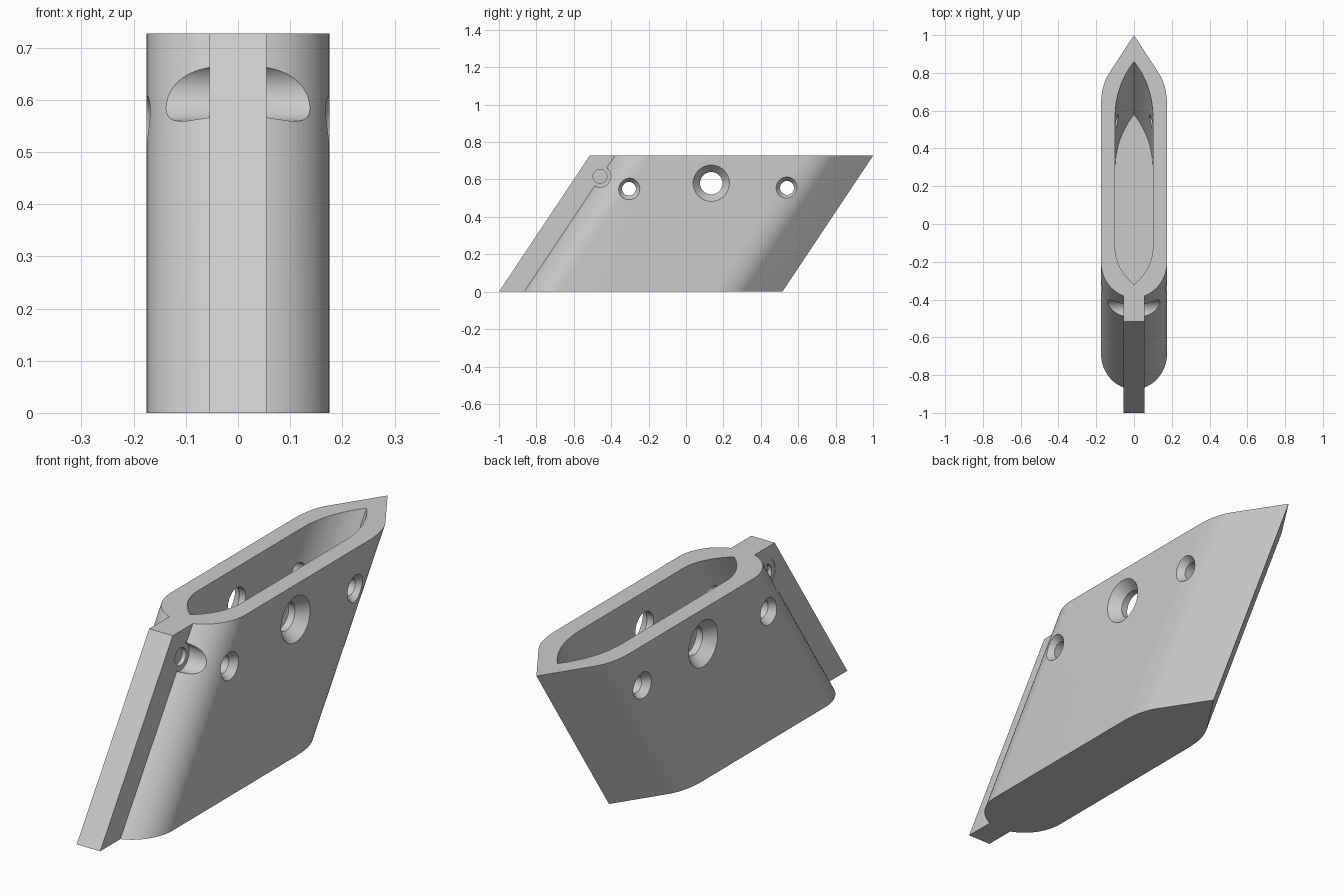
import bpy, bmesh, math

if "Cube" in bpy.data.objects:
    bpy.data.objects.remove(bpy.data.objects["Cube"])

H = 0.727            # height of the body
SHEAR = 0.485 / H    # backward lean per unit of height

grey = bpy.data.materials.new("plain grey")
grey.diffuse_color = (0.6, 0.6, 0.6, 1)
grey.use_nodes = True
grey.node_tree.nodes["Principled BSDF"].inputs["Base Color"].default_value = grey.diffuse_color


def bezier(a, c, b, n):
    """Quadratic curve from a to b with control point c."""
    pts = []
    for i in range(n + 1):
        t = i / n
        pts.append(tuple((1 - t) ** 2 * a[k] + 2 * t * (1 - t) * c[k] + t * t * b[k]
                         for k in (0, 1)))
    return pts


def make_object(name, bm):
    bmesh.ops.recalc_face_normals(bm, faces=bm.faces)
    me = bpy.data.meshes.new(name)
    bm.to_mesh(me)
    bm.free()
    me.materials.append(grey)
    ob = bpy.data.objects.new(name, me)
    bpy.context.collection.objects.link(ob)
    return ob


def leaning_prism(name, half, z0, z1):
    """Mirror a half outline (given at z = H) and extrude it along the lean."""
    outline = half + [(-x, y) for x, y in reversed(half) if x > 1e-6]
    bm = bmesh.new()
    lo, hi = [[bm.verts.new((x, y + (z - H) * SHEAR, z)) for x, y in outline]
              for z in (z0, z1)]
    n = len(outline)
    bm.faces.new(lo)
    bm.faces.new(hi)
    for i in range(n):
        j = (i + 1) % n
        bm.faces.new((lo[i], lo[j], hi[j], hi[i]))
    return make_object(name, bm)


def lathe_x(name, profile, y, z, n=48):
    """Solid of revolution about an axis parallel to x; profile is (x, radius)."""
    bm = bmesh.new()
    rings = [[bm.verts.new((x, y + r * math.cos(2 * math.pi * i / n),
                            z + r * math.sin(2 * math.pi * i / n))) for i in range(n)]
             for x, r in profile]
    for a, b in zip(rings, rings[1:]):
        for i in range(n):
            j = (i + 1) % n
            bm.faces.new((a[i], a[j], b[j], b[i]))
    bm.faces.new(rings[0])
    bm.faces.new(rings[-1])
    return make_object(name, bm)


def cut(target, cutter):
    mod = target.modifiers.new("cut", 'BOOLEAN')
    mod.operation = 'DIFFERENCE'
    mod.solver = 'EXACT'
    mod.object = cutter
    bpy.context.view_layer.objects.active = target
    bpy.ops.object.modifier_apply(modifier=mod.name)
    bpy.data.objects.remove(cutter)


# Body: pointed back, flat sides, rounded front with a narrow fin
outer = [(0, 1.0)] + bezier((0.135, 0.793), (0.175, 0.73), (0.175, 0.62), 10)
a_end = math.acos(0.055 / 0.175)
for i in range(17):
    a = a_end * i / 16
    outer.append((0.175 * math.cos(a), -0.2 - 0.19 * math.sin(a)))
outer.append((0.055, -0.515))
body = leaning_prism("body", outer, 0, H)

# Blind cavity, pointed at both ends, open at the top
inner = bezier((0, 0.86), (0.095, 0.74), (0.1, 0.58), 14)
front = bezier((0.1, -0.13), (0.095, -0.24), (0, -0.32), 12)
cut(body, leaning_prism("cavity_cutter", inner + front, 0.307, H + 0.1))

# Countersunk holes through both walls: y, z, outer radius, inner radius, depth
for y, z, ro, ri, d in ((0.135, 0.58, 0.097, 0.06, 0.045),
                        (-0.305, 0.55, 0.058, 0.037, 0.03),
                        (0.54, 0.555, 0.058, 0.037, 0.03)):
    half = [(0.175 - d, ri), (0.175, ro), (0.3, ro)]
    prof = [(-x, r) for x, r in reversed(half)] + half
    cut(body, lathe_x("hole_cutter", prof, y, z))

# Round pockets beside the fin, each with a shallow recess in the fin
for s in (1, -1):
    prof = [(s * 0.035, 0.037), (s * 0.053, 0.037), (s * 0.053, 0.058), (s * 0.3, 0.058)]
    cut(body, lathe_x("pocket_cutter", prof, -0.46, 0.617))

# Smooth curves, crisp edges
bpy.ops.object.select_all(action='DESELECT')
body.select_set(True)
bpy.context.view_layer.objects.active = body
bpy.ops.object.shade_smooth_by_angle(angle=math.radians(25))
